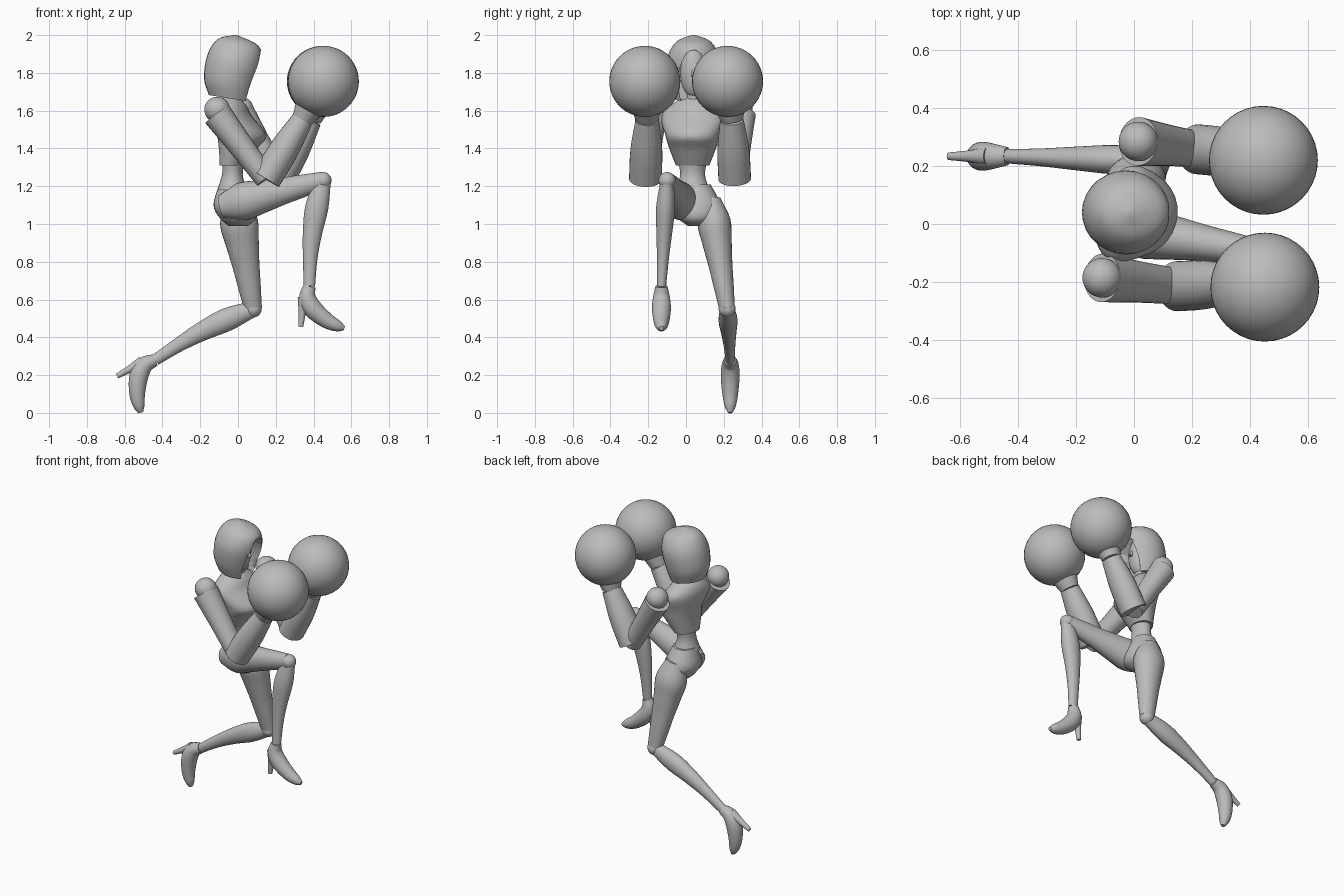
import bpy, bmesh, math
from mathutils import Vector, Matrix

cube = bpy.data.objects.get("Cube")
if cube:
    bpy.data.objects.remove(cube, do_unlink=True)

shade = (.5, .5, .5, 1)
grey = bpy.data.materials.new("matte_grey")
grey.use_nodes = True
grey.diffuse_color = shade
grey.node_tree.nodes["Principled BSDF"].inputs["Base Color"].default_value = shade

ACROSS = Vector((0, 1, 0))
UP = Vector((0, 0, 1))


def finish(name, bm):
    """Turn a bmesh into a smooth shaded grey object."""
    bmesh.ops.recalc_face_normals(bm, faces=bm.faces)
    mesh = bpy.data.meshes.new(name)
    bm.to_mesh(mesh)
    bm.free()
    mesh.materials.append(grey)
    part = bpy.data.objects.new(name, mesh)
    bpy.context.collection.objects.link(part)
    bpy.ops.object.select_all(action="DESELECT")
    part.select_set(True)
    bpy.context.view_layer.objects.active = part
    bpy.ops.object.shade_smooth_by_angle(angle=math.radians(40))
    return part


def blend(values, steps=4):
    """Smooth in-between values with a Catmull-Rom curve."""
    values = [Vector(value) for value in values]
    values = [2 * values[0] - values[1], *values, 2 * values[-1] - values[-2]]
    result = []
    for a, b, c, d in zip(values, values[1:], values[2:], values[3:]):
        for step in range(steps):
            t = step / steps
            result.append(b + t / 2 * (c - a + t * (2 * a - 5 * b + 4 * c - d
                                                    + t * (3 * b - a - 3 * c + d))))
    return result + [values[-2]]


def loft(name, rings, sides=28):
    """Capped skin over rings given as centre, first radius vector, second radius vector."""
    bm = bmesh.new()
    loops = []
    for centre, first, second in rings:
        angles = [math.tau * k / sides for k in range(sides)]
        loops.append([bm.verts.new(centre + first * math.cos(a) + second * math.sin(a)) for a in angles])
    for low, high in zip(loops, loops[1:]):
        for k in range(sides):
            bm.faces.new((low[k - 1], low[k], high[k], high[k - 1]))
    bm.faces.new(loops[0])
    bm.faces.new(loops[-1])
    return finish(name, bm)


def tube(name, path, radii, flat=1):
    """Round tube along a path; flat scales its width from side to side."""
    rings = []
    last = len(path) - 1
    for i, (centre, radius) in enumerate(zip(path, radii)):
        along = (path[min(i + 1, last)] - path[max(i - 1, 0)]).normalized()
        second = (ACROSS - along * along.dot(ACROSS)).normalized()
        rings.append((centre, second.cross(along) * radius, second * radius * flat))
    return loft(name, rings)


def limb(name, start, end, radii, flat=1, bow=0):
    """Tapered limb whose radii are spread evenly from start to end."""
    radii = [value.x for value in blend([(radius, 0) for radius in radii])]
    start, end = Vector(start), Vector(end)
    outward = ACROSS.cross(end - start).normalized() * bow
    spread = [i / (len(radii) - 1) for i in range(len(radii))]
    path = [start.lerp(end, t) + outward * math.sin(math.pi * t) for t in spread]
    return tube(name, path, radii, flat)


def stack(name, rows, y, front=Vector((1, 0, 0)), side=ACROSS):
    """Upright form from rows of height, forward position, depth and width."""
    return loft(name, [(Vector((x, y, z)), front * depth, side * width)
                       for z, x, depth, width in blend(rows)])


def ball(name, centre, radius, stretch=(1, 1, 1)):
    bm = bmesh.new()
    bmesh.ops.create_uvsphere(bm, u_segments=40, v_segments=24, radius=radius)
    bmesh.ops.scale(bm, verts=bm.verts, vec=stretch)
    bmesh.ops.translate(bm, verts=bm.verts, vec=centre)
    return finish(name, bm)


# Hood, leaning forward, with a rounded face opening
hood = stack("hood", [(1.665, -.045, .11, .105), (1.75, -.045, .135, .135), (1.87, -.02, .143, .143),
                      (1.96, 0, .11, .095), (2, -.01, .01, .01)], .04, Vector((1, 0, -.16)))
opening = [(Vector((x, .04, 1.75)), UP * .17, ACROSS * .08) for x in (0, .3)]
cutter = loft("hood_cutter", opening)
cutter.hide_render = True
bpy.context.view_layer.objects.active = hood
cut = hood.modifiers.new("opening", "BOOLEAN")
cut.object = cutter
cut.solver = "EXACT"
bpy.ops.object.modifier_apply(modifier=cut.name)
bpy.data.objects.remove(cutter, do_unlink=True)

# Face and neck
ball("face", (-.01, .04, 1.8), .13, (.5, .54, 1))
limb("nose", (.045, .04, 1.83), (.06, .04, 1.78), (.006, .012))
limb("neck", (-.04, .04, 1.58), (-.02, .04, 1.74), (.06, .045, .042))

# Torso, with the chest turned toward its right arm
turn = Matrix.Rotation(math.radians(-15), 3, "Z")
stack("rib_cage", [(1.67, -.04, .045, .055), (1.63, -.04, .08, .115), (1.57, -.03, .1, .17),
                   (1.47, .02, .13, .145), (1.4, 0, .1, .125), (1.31, -.03, .065, .09)],
      .035, turn.col[0].copy(), turn.col[1].copy())
stack("waist", [(1.35, -.02, .06, .08), (1.26, -.03, .055, .066), (1.18, -.03, .08, .09)], .035)
stack("pelvis", [(1.21, -.03, .07, .07), (1.1, -.02, .11, .125), (1.03, 0, .095, .1),
                 (.99, 0, .05, .05)], .06)


def arm(side, shoulder, elbow, wrist, glove):
    """Ball shoulder, two sleeves and a big round glove."""
    ball(side + "_shoulder", shoulder, .068)
    limb(side + "_upper_arm", Vector(shoulder) - UP * .025, elbow, (.078, .066, .058), 1.08)
    limb(side + "_forearm", elbow, wrist, (.08, .078, .058), 1.08)
    limb(side + "_glove_cuff", wrist, glove, (.056, .078, .1, .1), 1.05)
    ball(side + "_glove", glove, .188)


arm("right", (-.11, -.186, 1.605), (.148, -.215, 1.238), (.34, -.205, 1.55), (.452, -.218, 1.755))
arm("left", (.015, .285, 1.605), (.22, .258, 1.238), (.385, .243, 1.55), (.447, .22, 1.755))


def leg(side, hip, knee, ankle, pitch):
    """Thigh, knee, calf and a heeled foot pitched about the ankle."""
    limb(side + "_thigh", hip, knee, (.06, .1, .088, .072, .06, .047), .88)
    ball(side + "_knee", knee, .045)
    limb(side + "_shin", knee, ankle, (.042, .061, .051, .038, .03), .82, bow=.02)
    swing = Matrix.Rotation(math.radians(pitch), 3, "Y")
    ankle = Vector(ankle)

    def place(x, z):
        return ankle + swing @ Vector((x, 0, z))

    instep = [(0, 0), (-.01, -.06), (.02, -.12), (.09, -.18), (.15, -.21), (.185, -.222)]
    path = blend([place(*point) for point in instep])
    widths = [value.x for value in blend([(r, 0) for r in (.032, .045, .05, .042, .03, .012)])]
    tube(side + "_foot", path, widths)
    limb(side + "_heel", place(-.03, -.06), place(-.046, -.215), (.032, .02, .013))


# Raised right leg and trailing left leg
leg("right", (-.09, -.01, 1.09), (.45, -.1, 1.23), (.378, -.13, .67), 0)
leg("left", (-.015, .13, 1.13), (.08, .218, .55), (-.438, .234, .28), 55)
